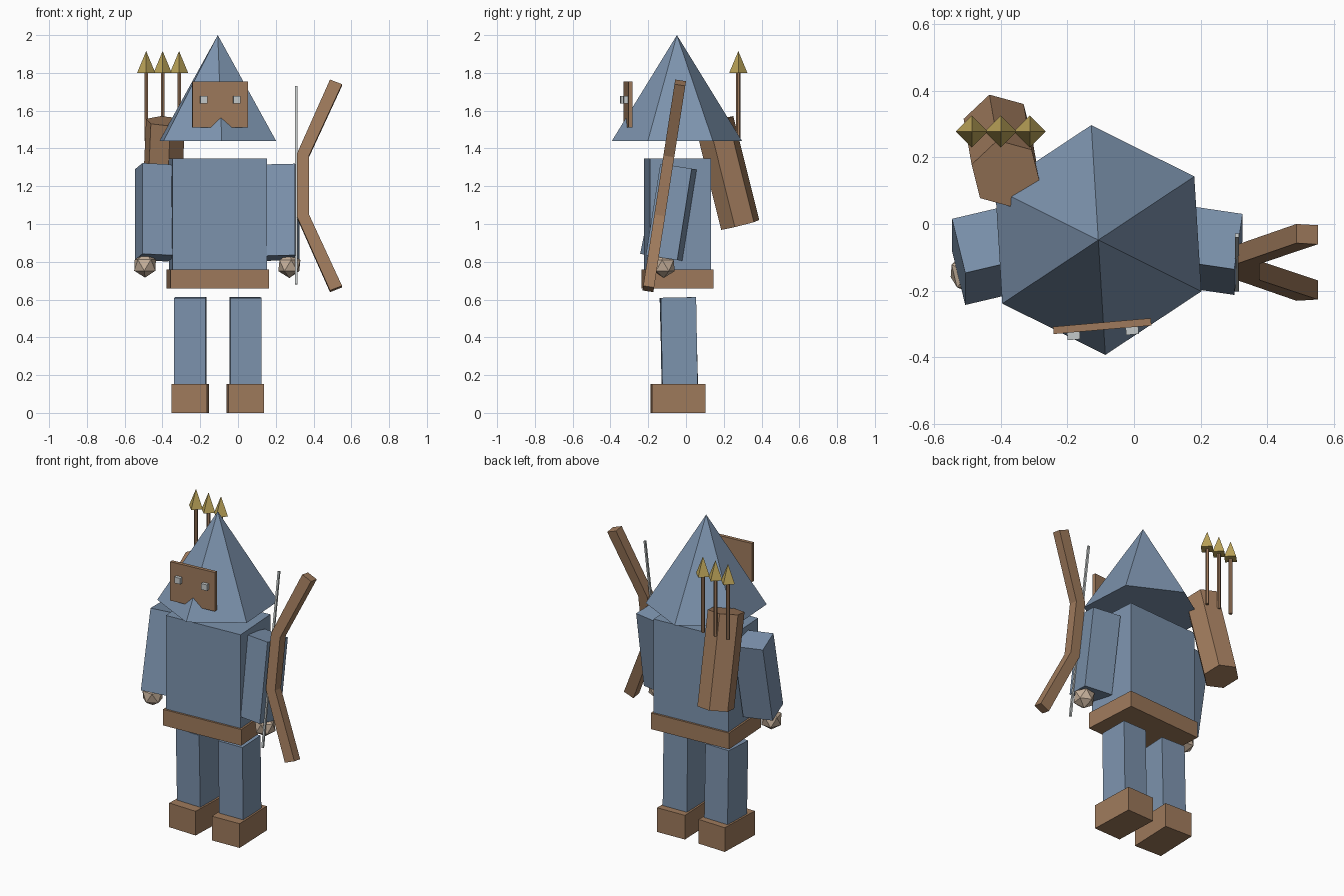
import bpy, bmesh
from math import radians
from mathutils import Matrix, Vector

if "Cube" in bpy.data.objects:
    bpy.data.objects.remove(bpy.data.objects["Cube"], do_unlink=True)


def material(name, rgb):
    m = bpy.data.materials.new(name)
    m.use_nodes = True
    m.diffuse_color = (*rgb, 1)
    m.node_tree.nodes["Principled BSDF"].inputs["Base Color"].default_value = (*rgb, 1)
    return m


BLUE = material("blue cloth", (0.205, 0.295, 0.425))
BROWN = material("brown leather", (0.345, 0.195, 0.107))
GOLD = material("gold", (0.50, 0.37, 0.10))
SKIN = material("skin", (0.57, 0.44, 0.33))
GREY = material("pale grey", (0.56, 0.59, 0.59))


def finish(name, bm, mat, loc, yaw=0, pitch=0):
    """Yaw about z, then pitch about x, then move into place."""
    turn = Matrix.Rotation(radians(pitch), 4, 'X') @ Matrix.Rotation(radians(yaw), 4, 'Z')
    bm.transform(Matrix.Translation(loc) @ turn)
    bmesh.ops.recalc_face_normals(bm, faces=bm.faces)
    me = bpy.data.meshes.new(name)
    bm.to_mesh(me)
    bm.free()
    me.materials.append(mat)
    ob = bpy.data.objects.new(name, me)
    bpy.context.collection.objects.link(ob)
    return ob


def box(name, mat, size, loc, yaw=0, pitch=0):
    bm = bmesh.new()
    bmesh.ops.create_cube(bm, size=1)
    bmesh.ops.scale(bm, vec=size, verts=bm.verts)
    return finish(name, bm, mat, loc, yaw, pitch)


def cone(name, mat, sides, r1, r2, depth, loc, yaw=0, pitch=0):
    bm = bmesh.new()
    bmesh.ops.create_cone(bm, cap_ends=True, segments=sides, radius1=r1, radius2=r2, depth=depth)
    # start with one vertex on +y
    top = max(bm.verts, key=lambda v: (round(v.co.y, 4), v.co.x))
    spin = Vector((0, 1)).angle_signed(top.co.xy)
    bm.transform(Matrix.Rotation(spin, 4, 'Z'))
    return finish(name, bm, mat, loc, yaw, pitch)


def plate(name, mat, outline, thick, loc, yaw=0, pitch=0):
    """An x-z outline extruded along y."""
    bm = bmesh.new()
    face = bm.faces.new([bm.verts.new((x, -thick / 2, z)) for x, z in outline])
    new = bmesh.ops.extrude_face_region(bm, geom=[face])["geom"]
    bmesh.ops.translate(bm, vec=(0, thick, 0),
                        verts=[g for g in new if isinstance(g, bmesh.types.BMVert)])
    return finish(name, bm, mat, loc, yaw, pitch)


CX, CY, YAW = -0.107, -0.045, 3.5

# Body and hood
box("torso", BLUE, (0.50, 0.323, 0.607), (CX, CY, 1.044), YAW)
box("belt", BROWN, (0.523, 0.348, 0.101), (CX, CY, 0.709), YAW)
cone("hood", BLUE, 6, 0.345, 0, 0.56, (CX, CY - 0.003, 1.72), YAW)

# Mask with a notch under the nose, and eyes
half = [(0, -0.085), (0.05, -0.122), (0.147, -0.122), (0.147, 0.122)]
outline = half + [(-x, z) for x, z in reversed(half[1:])]
mask_loc = Vector((-0.095, -0.306, 1.633))
plate("mask", BROWN, outline, 0.022, mask_loc, 5)
for side, word in ((1, "left"), (-1, "right")):
    offset = Matrix.Rotation(radians(5), 3, 'Z') @ Vector((side * 0.088, -0.018, 0.025))
    box(word + "_eye", GREY, (0.038, 0.03, 0.038), mask_loc + offset, 5)

# Limbs
for side, word, yaw, pitch, arm_y, hand in (
        (1, "left", -8.5, -9, -0.078, (0.272, -0.118, 0.78)),
        (-1, "right", 13.5, -11.3, -0.093, (-0.492, -0.145, 0.782))):
    box(word + "_arm", BLUE, (0.18, 0.17, 0.49), (CX + side * 0.331, arm_y, 1.062), yaw, pitch)
    bm = bmesh.new()
    bmesh.ops.create_icosphere(bm, subdivisions=1, radius=0.066)
    finish(word + "_hand", bm, SKIN, hand, yaw)
    box(word + "_leg", BLUE, (0.165, 0.187, 0.46),
        (CX + side * 0.146, -0.038, 0.381), side * 1.5, 1.5 if side < 0 else 1)
    box(word + "_boot", BROWN, (0.188, 0.284, 0.152), (CX + side * 0.146, -0.042, 0.076), side * 2)

# Quiver: hexagonal prism leaning along the line from base to mouth
base, mouth = Vector((-0.408, 0.287, 0.995)), Vector((-0.384, 0.15, 1.545))
axis = mouth - base
bm = bmesh.new()
bmesh.ops.create_cone(bm, cap_ends=True, segments=6, radius1=0.107, radius2=0.107,
                      depth=axis.length)
first = max(bm.verts, key=lambda v: (round(v.co.y, 4), v.co.x))
bm.transform(Matrix.Rotation(Vector((0, 1)).angle_signed(first.co.xy) + radians(14), 4, 'Z'))
bm.transform(Vector((0, 0, 1)).rotation_difference(axis).to_matrix().to_4x4())
finish("quiver", bm, BROWN, (base + mouth) / 2)

# Arrows
for i in range(3):
    x = -0.486 + i * 0.087
    cone(f"arrow_shaft_{i + 1}", BROWN, 6, 0.011, 0.011, 0.36, (x, 0.277, 1.62))
    cone(f"arrow_head_{i + 1}", GOLD, 4, 0.048, 0, 0.115, (x, 0.277, 1.858))

# Bow: mirrored limb outline, with its string
limb = [(0.0, 0.168), (0.162, 0.565), (0.221, 0.54), (0.064, 0.158)]
inner, outer = limb[:2], limb[2:]
bow = inner + outer + [(x, -z) for x, z in reversed(outer)] + [(x, -z) for x, z in reversed(inner)]
bow_loc = (0.312, -0.115, 1.202)
plate("bow", BROWN, [(x * 1.08 if x > 0.1 else x, z) for x, z in bow], 0.058, bow_loc, 0, -8.8)
box("bow_string", GREY, (0.012, 0.012, 1.06), (0.309, -0.115, 1.205), 0, -8.8)
